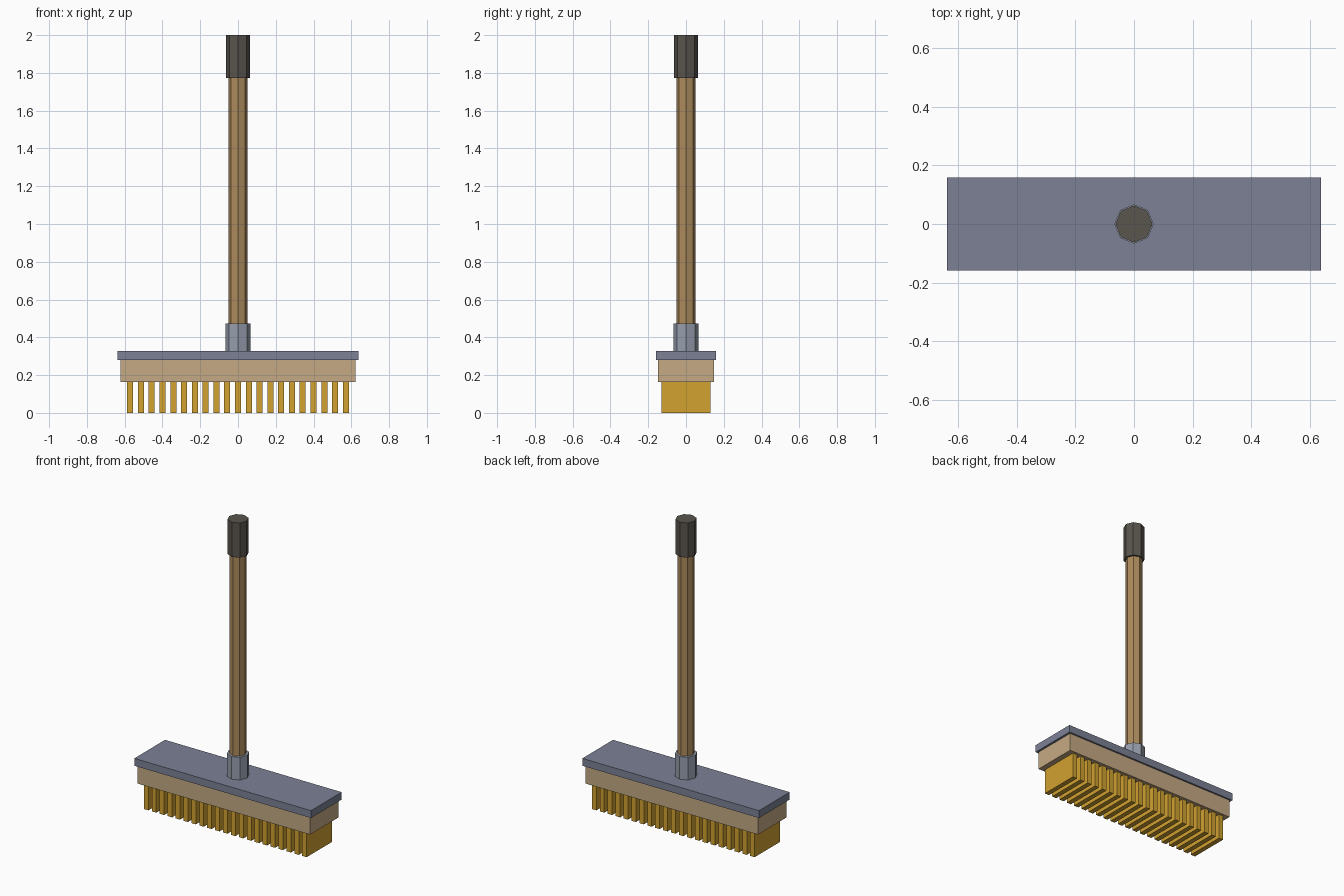
import bpy

if "Cube" in bpy.data.objects:
    bpy.data.objects.remove(bpy.data.objects["Cube"])


def material(name, rgb):
    m = bpy.data.materials.new(name)
    m.diffuse_color = (*rgb, 1.0)
    m.use_nodes = True
    m.node_tree.nodes["Principled BSDF"].inputs["Base Color"].default_value = m.diffuse_color
    return m


def box(name, half_x, half_y, z0, z1, mat, x=0.0):
    bpy.ops.mesh.primitive_cube_add(size=1, location=(x, 0, (z0 + z1) / 2))
    ob = bpy.context.object
    ob.name = name
    ob.scale = (2 * half_x, 2 * half_y, z1 - z0)
    bpy.ops.object.transform_apply(location=False, rotation=False, scale=True)
    ob.data.materials.append(mat)
    return ob


def octagon_rod(name, radius, z0, z1, mat):
    bpy.ops.mesh.primitive_cylinder_add(vertices=8, radius=radius, depth=z1 - z0,
                                        location=(0, 0, (z0 + z1) / 2))
    ob = bpy.context.object
    ob.name = name
    ob.data.materials.append(mat)
    return ob


gold = material("bristle_gold", (0.64, 0.36, 0.03))
tan = material("block_wood", (0.56, 0.40, 0.23))
steel = material("plate_steel", (0.20, 0.22, 0.30))
light_steel = material("socket_steel", (0.31, 0.34, 0.42))
brown = material("handle_wood", (0.42, 0.26, 0.11))
dark = material("grip_rubber", (0.10, 0.09, 0.075))

# Row of bristle slats under the block
COUNT = 21
PITCH = 1.142 / (COUNT - 1)
for i in range(COUNT):
    box(f"bristle_row_{i + 1}", 0.016, 0.131, 0.0, 0.163, gold, x=(i - (COUNT - 1) / 2) * PITCH)

# Brush head: wooden block and metal cover plate
box("brush_block", 0.623, 0.147, 0.163, 0.279, tan)
box("cover_plate", 0.637, 0.158, 0.279, 0.327, steel)

# Socket, handle and end grip
octagon_rod("handle_socket", 0.067, 0.327, 0.474, light_steel)
octagon_rod("handle", 0.051, 0.327, 1.776, brown)
octagon_rod("end_grip", 0.063, 1.774, 2.0, dark)
